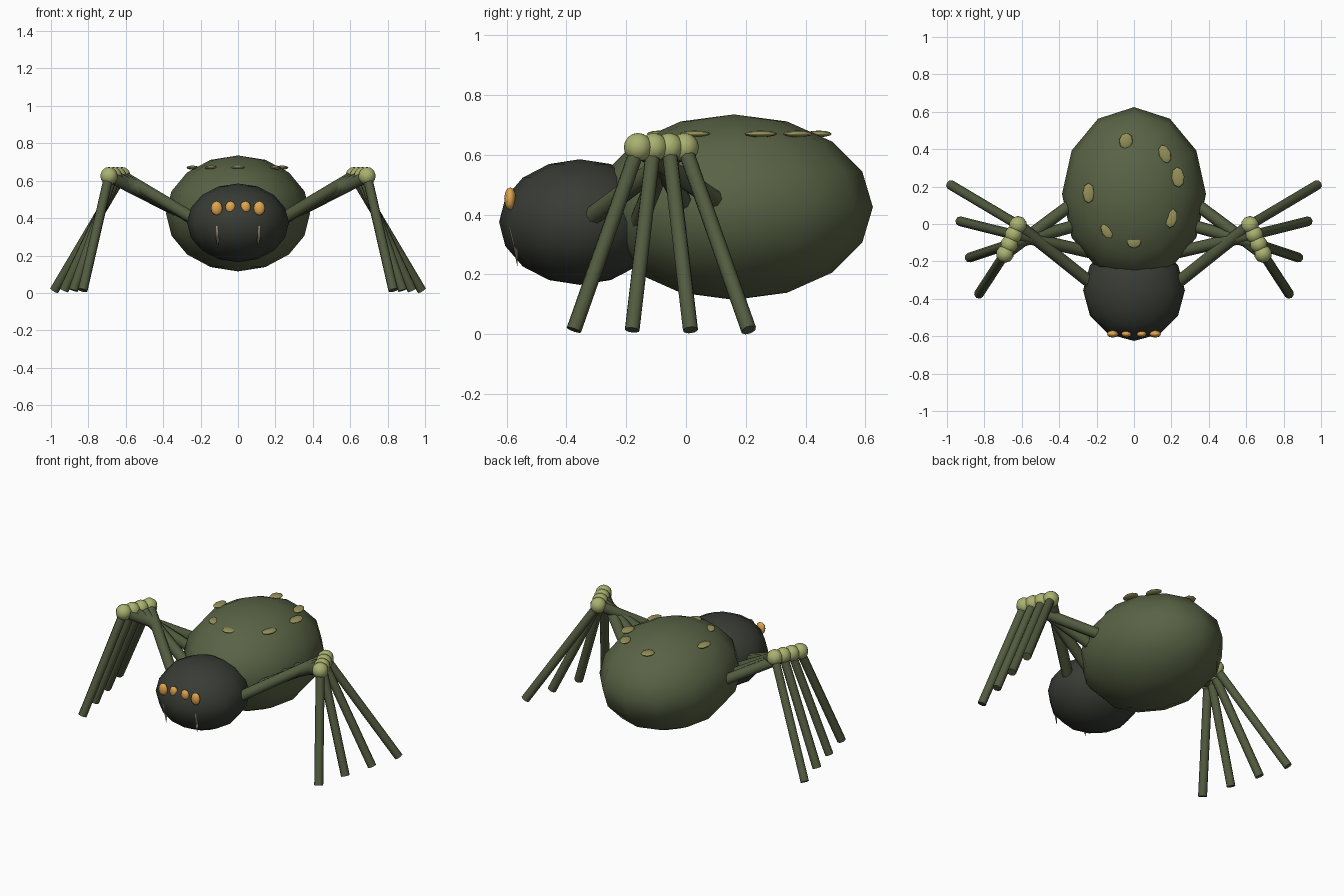
import bpy
from math import radians
from mathutils import Vector

if "Cube" in bpy.data.objects:
    bpy.data.objects.remove(bpy.data.objects["Cube"])


def material(name, rgb):
    m = bpy.data.materials.new(name)
    m.diffuse_color = (*rgb, 1)
    m.use_nodes = True
    m.node_tree.nodes["Principled BSDF"].inputs["Base Color"].default_value = m.diffuse_color
    return m


OLIVE = material("olive", (0.10, 0.125, 0.06))
DARK = material("dark", (0.04, 0.045, 0.035))
LEG = material("leg_green", (0.085, 0.105, 0.05))
KNEE = material("knee_green", (0.40, 0.44, 0.16))
AMBER = material("amber", (0.75, 0.38, 0.08))
SPOT = material("spot", (0.30, 0.28, 0.10))
BONE = material("bone", (0.50, 0.43, 0.30))


def finish(name, mat, angle):
    ob = bpy.context.object
    ob.name = name
    ob.data.materials.append(mat)
    bpy.ops.object.shade_smooth_by_angle(angle=radians(angle))
    return ob


def ball(name, loc, scale, mat, seg=12, rings=8, turn=0):
    bpy.ops.mesh.primitive_uv_sphere_add(segments=seg, ring_count=rings, radius=1,
                                         location=loc, rotation=(0, 0, radians(turn)))
    bpy.context.object.scale = scale
    return finish(name, mat, 80)


def rod(name, a, b, r1, r2, mat, sides=8):
    a, b = Vector(a), Vector(b)
    d = b - a
    bpy.ops.mesh.primitive_cone_add(vertices=sides, radius1=r1, radius2=r2,
                                    depth=d.length, location=(a + b) / 2)
    bpy.context.object.rotation_euler = d.to_track_quat('Z', 'Y').to_euler()
    return finish(name, mat, 60)


# Body
ball("abdomen", (0, 0.16, 0.425), (0.385, 0.465, 0.31), OLIVE)
ball("head", (0, -0.355, 0.375), (0.272, 0.27, 0.21), DARK)

# Spots on the back: x, y, half width, half length, turn
spots = [(-0.043, 0.444, 0.037, 0.044, -8), (0.165, 0.374, 0.032, 0.052, 20),
         (0.235, 0.25, 0.035, 0.055, 5), (0.20, 0.03, 0.032, 0.052, -12),
         (0, -0.09, 0.04, 0.04, 0), (-0.144, -0.037, 0.03, 0.045, 30),
         (-0.243, 0.165, 0.032, 0.054, 0)]
for i, (x, y, w, l, t) in enumerate(spots):
    ball(f"back_spot_{i + 1}", (x, y, 0.67), (w, l, 0.011), SPOT, 8, 6, t)

# Eyes, fangs and legs on both sides
for side, s in (("left", -1), ("right", 1)):
    ball(f"outer_eye_{side}", (s * 0.114, -0.588, 0.453), (0.031, 0.02, 0.038), AMBER, 8, 6)
    ball(f"inner_eye_{side}", (s * 0.04, -0.588, 0.459), (0.028, 0.018, 0.032), AMBER, 8, 6)
    rod(f"fang_{side}", (s * 0.11, -0.575, 0.36), (s * 0.108, -0.564, 0.227), 0.018, 0, BONE, 6)
    for i in range(4):
        f = i / 3
        # Upper legs cross: the front knee hangs from the rear hip
        hip = (s * 0.2, 0.205 - 0.545 * f, 0.375)
        knee = (s * (0.69 - 0.07 * f), -0.16 + 0.155 * f, 0.625)
        foot = (s * (0.83 + 0.152 * f), -0.375 + 0.585 * f, 0.014)
        rod(f"upper_leg_{side}_{i + 1}", hip, knee, 0.033, 0.033, LEG)
        rod(f"lower_leg_{side}_{i + 1}", knee, foot, 0.026, 0.026, LEG)
        ball(f"knee_{side}_{i + 1}", knee, (0.048, 0.048, 0.048), KNEE, 10, 8)
